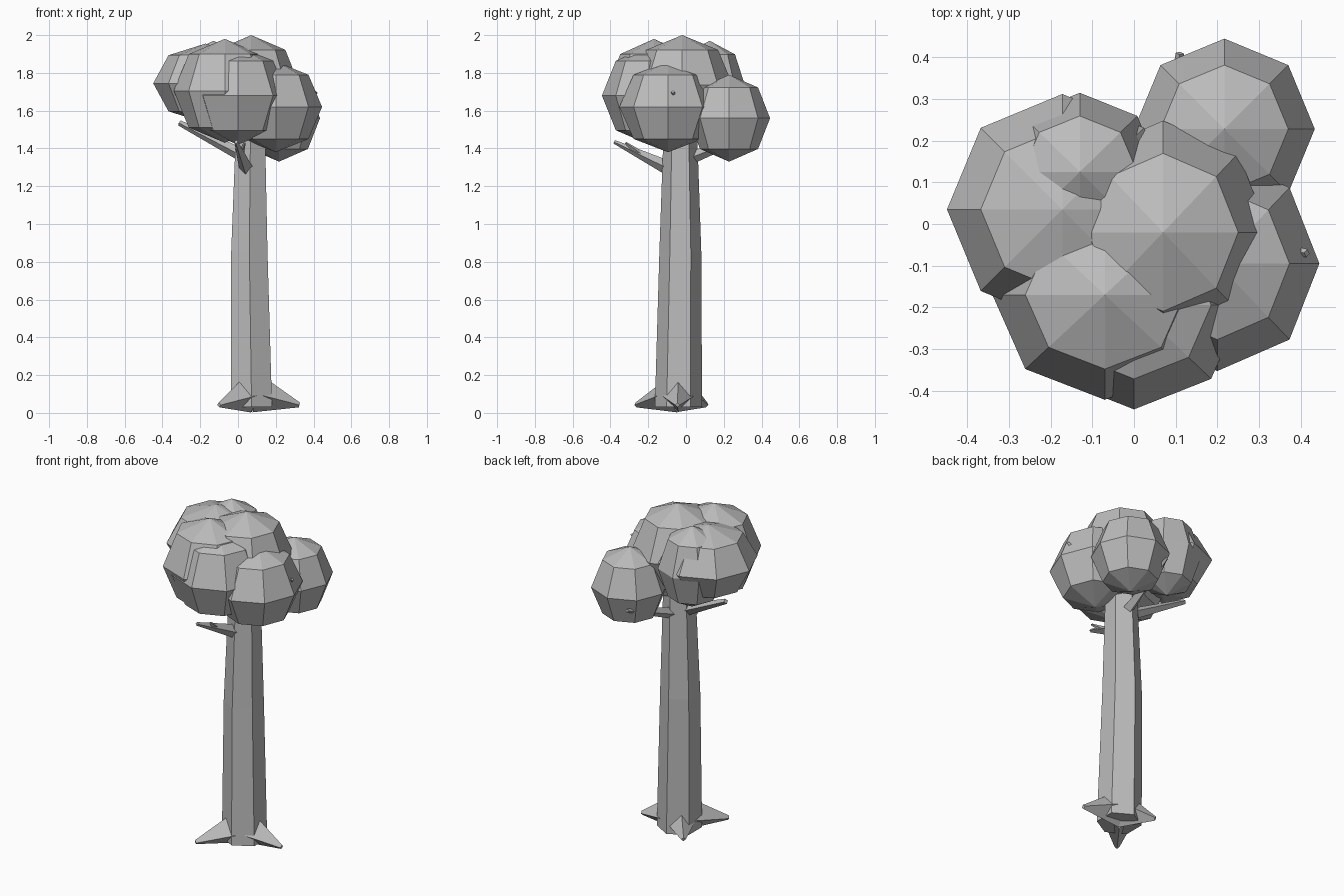
import bpy
import bmesh
import math
from mathutils import Vector, Matrix

cube = bpy.data.objects.get("Cube")
if cube:
    bpy.data.objects.remove(cube, do_unlink=True)

# One plain colour
grey = bpy.data.materials.new("plain_grey")
grey.use_nodes = True
tone = (0.5, 0.5, 0.5, 1)
grey.diffuse_color = tone
bsdf = grey.node_tree.nodes["Principled BSDF"]
bsdf.inputs["Base Color"].default_value = tone
bsdf.inputs["Roughness"].default_value = 0.9


def finish(name, bm):
    bmesh.ops.recalc_face_normals(bm, faces=bm.faces)
    mesh = bpy.data.meshes.new(name)
    bm.to_mesh(mesh)
    bm.free()
    mesh.materials.append(grey)
    obj = bpy.data.objects.new(name, mesh)
    bpy.context.collection.objects.link(obj)
    return obj


def leaf_clump(name, centre, rx, ry, rz):
    bm = bmesh.new()
    bmesh.ops.create_uvsphere(
        bm, u_segments=8, v_segments=4, radius=1,
        matrix=Matrix.Translation(centre) @ Matrix.Diagonal((rx, ry, rz, 1)))
    finish(name, bm)


def limb(name, start, end, r1, r2, sides=4):
    """Tapered limb between two points."""
    a, b = Vector(start), Vector(end)
    axis = b - a
    turn = axis.to_track_quat("Z", "Y").to_matrix().to_4x4()
    bm = bmesh.new()
    bmesh.ops.create_cone(
        bm, cap_ends=True, segments=sides, radius1=r1, radius2=r2,
        depth=axis.length,
        matrix=Matrix.Translation((a + b) / 2) @ turn)
    finish(name, bm)


# Trunk: stacked hexagons, slightly bent and tapered
bm = bmesh.new()
levels = [(0.072, -0.04, 0.03, 0.125), (0.06, -0.03, 0.85, 0.111),
          (0.067, -0.03, 1.6, 0.085)]
rings = []
for x, y, z, r in levels:
    angles = [math.radians(30 + 60 * i) for i in range(6)]
    rings.append([bm.verts.new((x + r * math.cos(a), y + r * math.sin(a), z))
                  for a in angles])
for low, high in zip(rings, rings[1:]):
    for i in range(6):
        j = (i + 1) % 6
        bm.faces.new((low[i], low[j], high[j], high[i]))
bm.faces.new(rings[0])
bm.faces.new(rings[-1])
finish("trunk", bm)

# Roots
for name, tip in (("root_left", (0.325, -0.045)),
                  ("root_front", (-0.1, -0.265)),
                  ("root_back", (-0.06, 0.11))):
    base = Vector((0.072, -0.04))
    start = base + (Vector(tip) - base).normalized() * 0.03
    limb(name, (*start, 0.1), (*tip, 0.042), 0.1, 0.013)

# Branches
limb("branch_front", (0.05, -0.06, 1.28), (-0.01, -0.38, 1.435), 0.042, 0.01)
limb("twig_front", (0.015, -0.24, 1.37), (0.035, -0.32, 1.43), 0.018, 0.006)
limb("branch_right", (0.03, -0.02, 1.36), (-0.31, 0.06, 1.535), 0.035, 0.015)
limb("branch_left", (0.08, -0.03, 1.42), (0.415, -0.07, 1.7), 0.035, 0.01)
limb("branch_back", (0.07, 0, 1.34), (0.11, 0.41, 1.5), 0.035, 0.01)

# Foliage
leaf_clump("leaves_back_left", (0.217, 0.228, 1.56), 0.217, 0.217, 0.23)
leaf_clump("leaves_left", (0.2, -0.095, 1.62), 0.245, 0.258, 0.24)
leaf_clump("leaves_top", (0.07, -0.02, 1.735), 0.255, 0.268, 0.265)
leaf_clump("leaves_front_right", (-0.07, -0.17, 1.705), 0.27, 0.252, 0.275)
leaf_clump("leaves_front", (0, -0.195, 1.68), 0.262, 0.25, 0.26)
leaf_clump("leaves_right", (-0.172, 0.035, 1.745), 0.277, 0.277, 0.21)
leaf_clump("leaves_back", (-0.13, 0.125, 1.725), 0.195, 0.19, 0.245)
